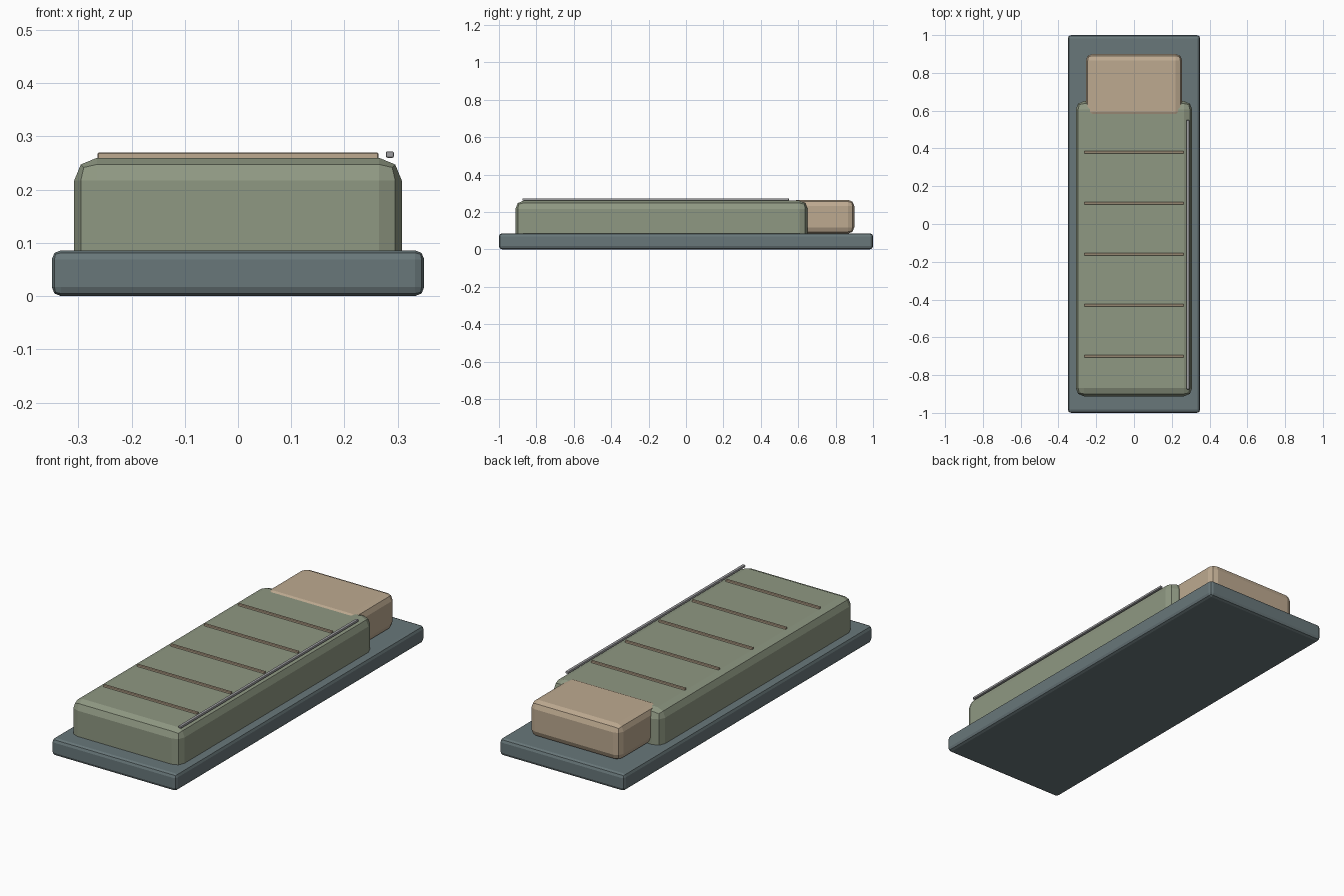
import bpy

cube = bpy.data.objects.get("Cube")
if cube:
    bpy.data.objects.remove(cube, do_unlink=True)


def material(name, colour):
    mat = bpy.data.materials.new(name)
    mat.use_nodes = True
    mat.diffuse_color = (*colour, 1)
    mat.node_tree.nodes["Principled BSDF"].inputs["Base Color"].default_value = (*colour, 1)
    return mat


slate = material("slate blue", (0.14, 0.185, 0.195))
sage = material("sage green", (0.275, 0.315, 0.225))
tan = material("tan", (0.51, 0.40, 0.28))
grey = material("metal grey", (0.35, 0.35, 0.36))


def box(name, x, y, z, mat, bevel, segments=2):
    """Bevelled box spanning the given (low, high) ranges."""
    spans = (x, y, z)
    bpy.ops.mesh.primitive_cube_add(size=1, location=[(a + b) / 2 for a, b in spans])
    obj = bpy.context.object
    obj.name = name
    obj.scale = [b - a for a, b in spans]
    bpy.ops.object.transform_apply(location=False, rotation=False, scale=True)
    mod = obj.modifiers.new("rounded edges", "BEVEL")
    mod.width = bevel
    mod.segments = segments
    bpy.ops.object.modifier_apply(modifier=mod.name)
    obj.data.materials.append(mat)
    return obj


# Mat, padded bag and pillow
box("ground_mat", (-0.35, 0.35), (-1, 1), (0, 0.086), slate, 0.017)
box("sleeping_bag", (-0.308, 0.308), (-0.912, 0.65), (0.035, 0.26), sage, 0.043)
box("pillow", (-0.255, 0.255), (0.56, 0.9), (0.084, 0.265), tan, 0.034)

# Quilting seams across the top of the bag
for i in range(5):
    y = -0.7 + i * 0.27
    box(f"quilt_seam_{i + 1}", (-0.264, 0.264), (y - 0.006, y + 0.006),
        (0.258, 0.27), tan, 0.002, 1)

# Zip along the left edge
box("zip", (0.278, 0.293), (-0.875, 0.55), (0.26, 0.272), grey, 0.003)
